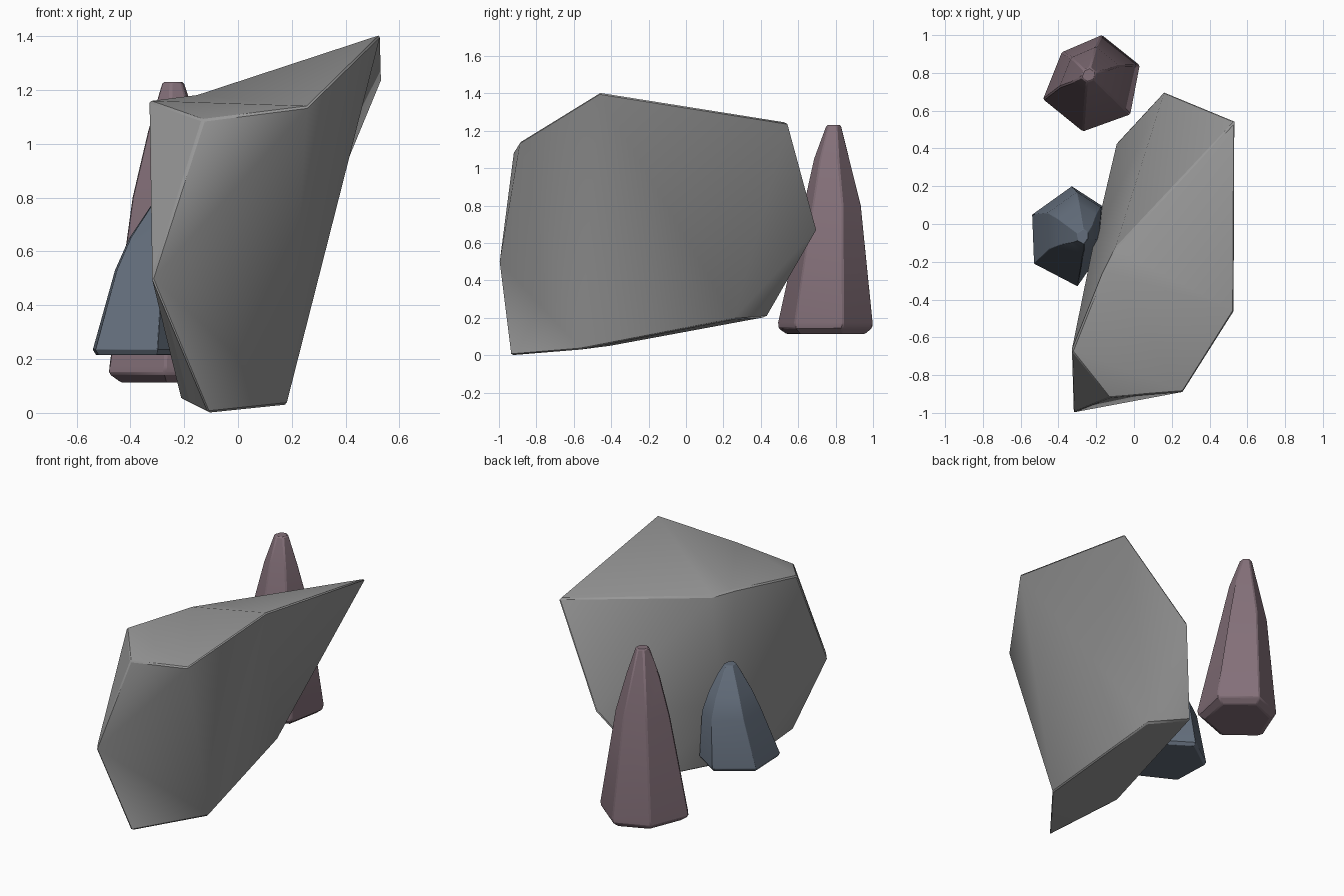
import bpy, bmesh, math
from mathutils import Vector

if "Cube" in bpy.data.objects:
    bpy.data.objects.remove(bpy.data.objects["Cube"], do_unlink=True)


def make_material(name, color):
    mat = bpy.data.materials.new(name)
    mat.use_nodes = True
    mat.diffuse_color = (*color, 1)
    mat.node_tree.nodes["Principled BSDF"].inputs["Base Color"].default_value = (*color, 1)
    return mat


def finish_rock(name, bm, mat, bevel, smooth):
    """Turn the bmesh into an object with worn edges."""
    bmesh.ops.recalc_face_normals(bm, faces=bm.faces)
    mesh = bpy.data.meshes.new(name)
    bm.to_mesh(mesh)
    bm.free()
    mesh.materials.append(mat)
    obj = bpy.data.objects.new(name, mesh)
    bpy.context.collection.objects.link(obj)
    mod = obj.modifiers.new("worn_edges", "BEVEL")
    mod.width = bevel
    mod.segments = 1
    mod.limit_method = "ANGLE"
    mod.angle_limit = math.radians(38)
    bpy.ops.object.select_all(action="DESELECT")
    obj.select_set(True)
    bpy.context.view_layer.objects.active = obj
    bpy.ops.object.shade_smooth_by_angle(angle=math.radians(smooth))


def make_boulder(name, corners, facets, mat):
    """Chiselled stone from lettered corners; each facet is a word of corner letters."""
    bm = bmesh.new()
    verts = {key: bm.verts.new(p) for key, p in corners.items()}
    for word in facets.split():
        bm.faces.new([verts[key] for key in word])
    finish_rock(name, bm, mat, 0.008, 38)


def make_spire(name, outline, rings, mat):
    """Convex shell round scaled copies of an outline; ring = (centre x, centre y, z, scale)."""
    mid = sum((Vector(p) for p in outline), Vector((0, 0))) / len(outline)
    bm = bmesh.new()
    for cx, cy, z, s in rings:
        for x, y in outline:
            bm.verts.new((cx + (x - mid.x) * s, cy + (y - mid.y) * s, z))
    hull = bmesh.ops.convex_hull(bm, input=bm.verts)
    inner = {g for g in hull["geom_interior"] if isinstance(g, bmesh.types.BMVert)}
    bmesh.ops.delete(bm, geom=list(inner), context="VERTS")
    bmesh.ops.dissolve_limit(bm, angle_limit=math.radians(4), verts=bm.verts, edges=bm.edges)
    finish_rock(name, bm, mat, 0.007, 25)


grey = make_material("stone_grey", (0.31, 0.31, 0.31))
mauve = make_material("stone_mauve", (0.235, 0.165, 0.195))
blue = make_material("stone_blue", (0.125, 0.155, 0.2))

# Leaning boulder
boulder_corners = {
    # front point and foot
    "A": (-0.32, -1.0, 0.5), "B": (-0.11, -0.94, 0.0),
    "P": (0.18, -0.57, 0.03), "Q": (-0.21, -0.41, 0.05),
    # top rim and peak
    "C": (-0.33, -0.67, 1.16), "D": (-0.13, -0.92, 1.09), "E": (0.26, -0.89, 1.14),
    "F": (0.53, -0.46, 1.405), "G": (0.535, 0.545, 1.245),
    "L": (-0.17, -0.27, 1.18), "M": (-0.1, -0.13, 1.17),
    # back and left flank
    "H": (0.16, 0.7, 0.675), "J": (-0.09, 0.43, 0.205),
    "K": (0.1, 0.25, 0.19), "N": (-0.21, -0.08, 0.5),
}
make_boulder("large_boulder", boulder_corners,
             "ADE AEP APB CAD CDE CEL LEF LFM FGM "   # front and top
             "EFP FKP FGK GHK HJK PKQ KJQ BPQ "       # right side and underside
             "GMH LMN MHN HJN JQN QAN ACN CLN ABQ",   # left side
             grey)

# Tall spire
make_spire("tall_spire",
           [(-0.48, 0.66), (-0.38, 0.91), (-0.17, 1.0), (0.03, 0.84), (-0.02, 0.58), (-0.27, 0.49)],
           [(-0.22, 0.75, 0.113, 0.82), (-0.22, 0.747, 0.145, 0.99), (-0.215, 0.747, 0.175, 1.0),
            (-0.22, 0.76, 0.45, 0.81), (-0.23, 0.78, 0.8, 0.62),
            (-0.235, 0.78, 1.05, 0.38), (-0.24, 0.79, 1.23, 0.16)], mauve)

# Short spire, leaning toward the boulder
make_spire("short_spire",
           [(-0.54, 0.05), (-0.33, 0.2), (-0.16, 0.09), (-0.17, -0.14), (-0.3, -0.33), (-0.53, -0.21)],
           [(-0.338, -0.057, 0.215, 0.94), (-0.338, -0.057, 0.235, 1.0),
            (-0.325, -0.045, 0.36, 0.86), (-0.308, -0.02, 0.53, 0.74),
            (-0.295, -0.03, 0.65, 0.54), (-0.275, -0.055, 0.75, 0.3),
            (-0.27, -0.065, 0.805, 0.15)], blue)
